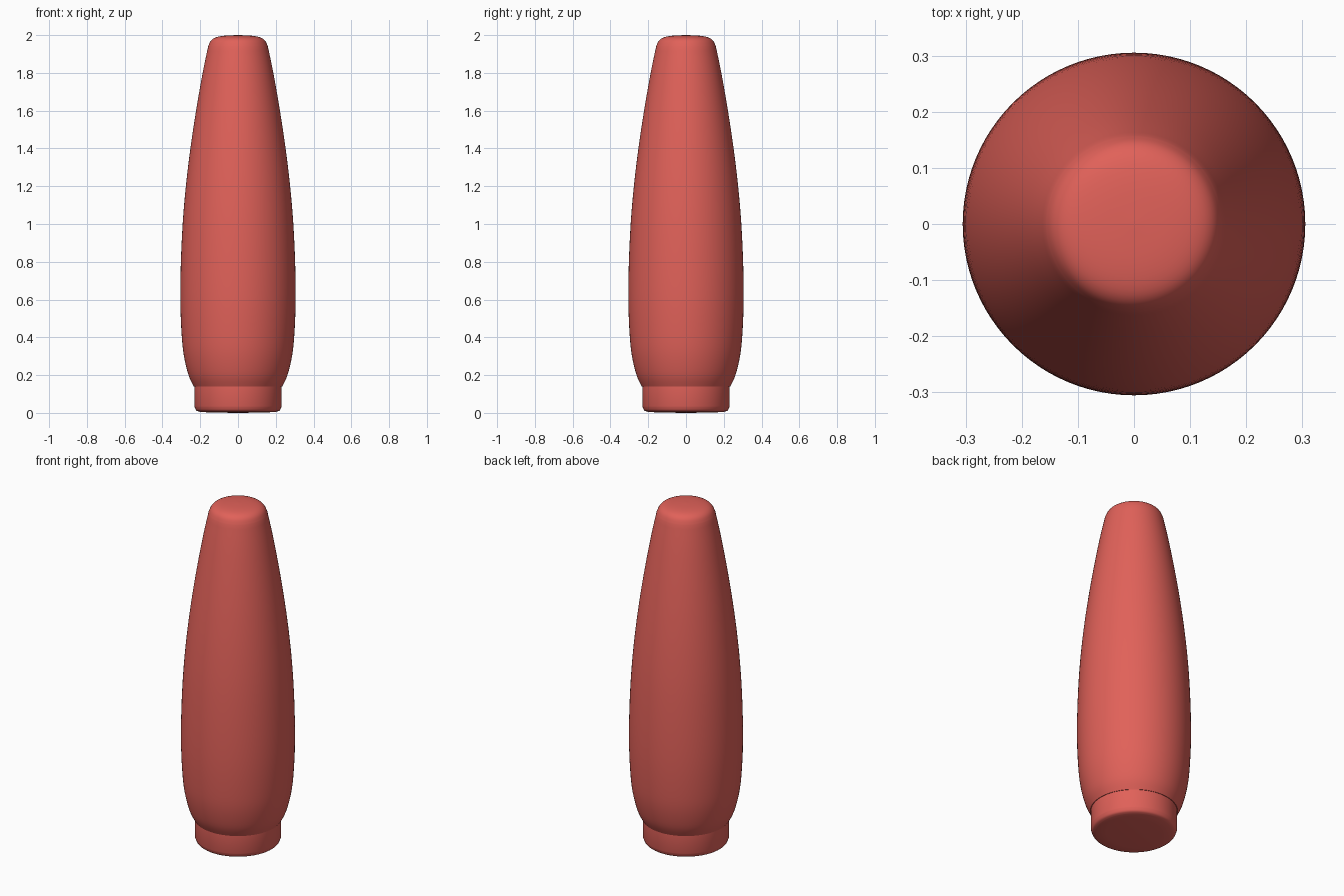
import bpy, bmesh, math

if "Cube" in bpy.data.objects:
    bpy.data.objects.remove(bpy.data.objects["Cube"])

red = bpy.data.materials.new("handle_red")
red.diffuse_color = (0.75, 0.12, 0.10, 1)
red.use_nodes = True
red.node_tree.nodes["Principled BSDF"].inputs["Base Color"].default_value = red.diffuse_color


def spline(pts, steps=4):
    """Catmull-Rom interpolation through profile points."""
    out = []
    for i in range(len(pts) - 1):
        p0, p1 = pts[max(i - 1, 0)], pts[i]
        p2, p3 = pts[i + 1], pts[min(i + 2, len(pts) - 1)]
        for k in range(steps):
            t = k / steps
            out.append(tuple(
                0.5 * (2 * b + (c - a) * t + (2 * a - 5 * b + 4 * c - d) * t * t
                       + (3 * b - a - 3 * c + d) * t ** 3)
                for a, b, c, d in zip(p0, p1, p2, p3)))
    return out + [pts[-1]]


def lathe(name, profile, segments=96):
    bm = bmesh.new()
    verts = [bm.verts.new((r, 0, z)) for r, z in profile]
    edges = [bm.edges.new(pair) for pair in zip(verts, verts[1:])]
    bmesh.ops.spin(bm, geom=verts + edges, cent=(0, 0, 0), axis=(0, 0, 1),
                   angle=2 * math.pi, steps=segments)
    bmesh.ops.remove_doubles(bm, verts=bm.verts, dist=1e-5)
    bmesh.ops.recalc_face_normals(bm, faces=bm.faces)
    mesh = bpy.data.meshes.new(name)
    bm.to_mesh(mesh)
    bm.free()
    obj = bpy.data.objects.new(name, mesh)
    bpy.context.collection.objects.link(obj)
    mesh.materials.append(red)
    bpy.ops.object.select_all(action='DESELECT')
    obj.select_set(True)
    bpy.context.view_layer.objects.active = obj
    bpy.ops.object.shade_smooth_by_angle(angle=math.radians(35))
    return obj


# Tapered grip, swelling low down
side = spline([(0.234, 0.14), (0.262, 0.20), (0.286, 0.30), (0.298, 0.41),
               (0.305, 0.58), (0.303, 0.78), (0.293, 1.0), (0.276, 1.2),
               (0.252, 1.4), (0.222, 1.6), (0.187, 1.8), (0.158, 1.94)])
# Rounded tip
tip = spline([(0.158, 1.94), (0.144, 1.97), (0.118, 1.988),
              (0.07, 1.997), (0.0, 2.0)])
lathe("grip", [(0.0, 0.14)] + side + tip[1:])

# Collar at the base with a rounded lower rim
rim = spline([(0.205, 0.006), (0.222, 0.014), (0.231, 0.035)])
lathe("collar", [(0.0, 0.0), (0.15, 0.002)] + rim + [(0.231, 0.14), (0.0, 0.14)])
